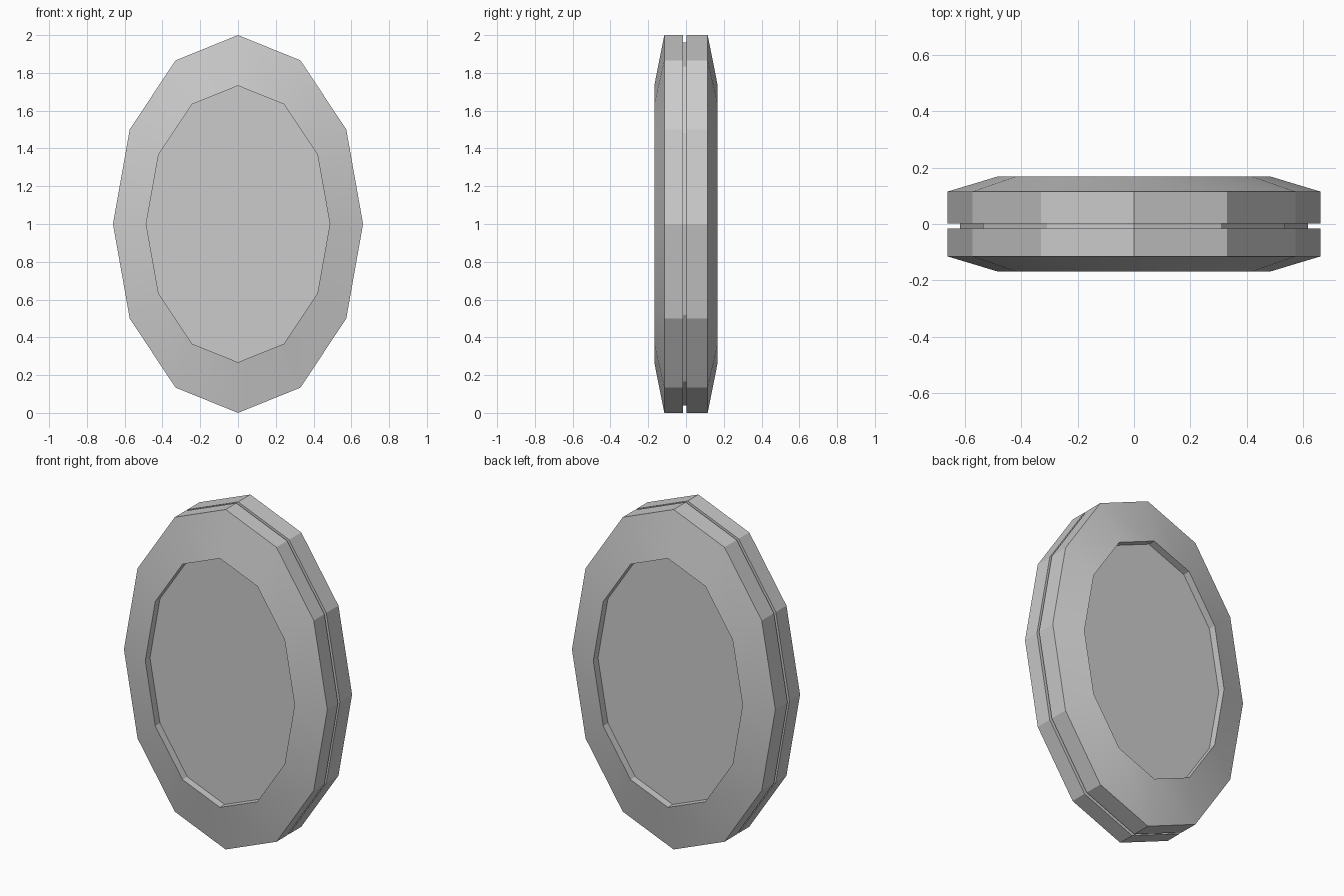
import bpy, bmesh
from math import cos, sin, pi, radians

if "Cube" in bpy.data.objects:
    bpy.data.objects.remove(bpy.data.objects["Cube"])

SIDES = 12
OUTER = (0.662, 1.0)      # half width, half height of the rim
FACE = (0.486, 0.732)     # opening around the recessed panel
CORE = (0.618, 0.962)     # bottom of the seam groove
HALF, RIM, PANEL = 0.168, 0.115, 0.124
SEAM_F, SEAM_B = -0.016, 0.002


def ring(bm, size, y):
    return [bm.verts.new((size[0] * cos(2 * pi * k / SIDES), y,
                          1 + size[1] * sin(2 * pi * k / SIDES)))
            for k in range(SIDES)]


def finish(name, bm):
    mesh = bpy.data.meshes.new(name)
    bm.to_mesh(mesh)
    bm.free()
    ob = bpy.data.objects.new(name, mesh)
    bpy.context.collection.objects.link(ob)
    return ob


def shell(name, profile):
    """Skin of oval rings, profile listed front to back."""
    bm = bmesh.new()
    rings = [ring(bm, s, y) for s, y in profile]
    for a, b in zip(rings, rings[1:]):
        for k in range(SIDES):
            n = (k + 1) % SIDES
            bm.faces.new((a[k], b[k], b[n], a[n]))
    return finish(name, bm)


def panel(name, y, back):
    bm = bmesh.new()
    vs = ring(bm, FACE, y)
    bm.faces.new(vs[::-1] if back else vs)
    return finish(name, bm)


# Front and back case halves: recess wall, sloped face, rim, seam wall
front = shell("front_case", [(FACE, -PANEL), (FACE, -HALF), (OUTER, -RIM),
                             (OUTER, SEAM_F), (CORE, SEAM_F)])
back = shell("back_case", [(CORE, SEAM_B), (OUTER, SEAM_B), (OUTER, RIM),
                           (FACE, HALF), (FACE, PANEL)])

# Band at the bottom of the seam groove
shell("seam_band", [(CORE, SEAM_F), (CORE, SEAM_B)])

# Recessed flat panels
panel("front_panel", -PANEL, False)
panel("back_panel", PANEL, True)

# Smooth the sloped faces only, rim facets stay crisp
for ob in (front, back):
    bpy.ops.object.select_all(action='DESELECT')
    ob.select_set(True)
    bpy.context.view_layer.objects.active = ob
    bpy.ops.object.shade_smooth_by_angle(angle=radians(15))
